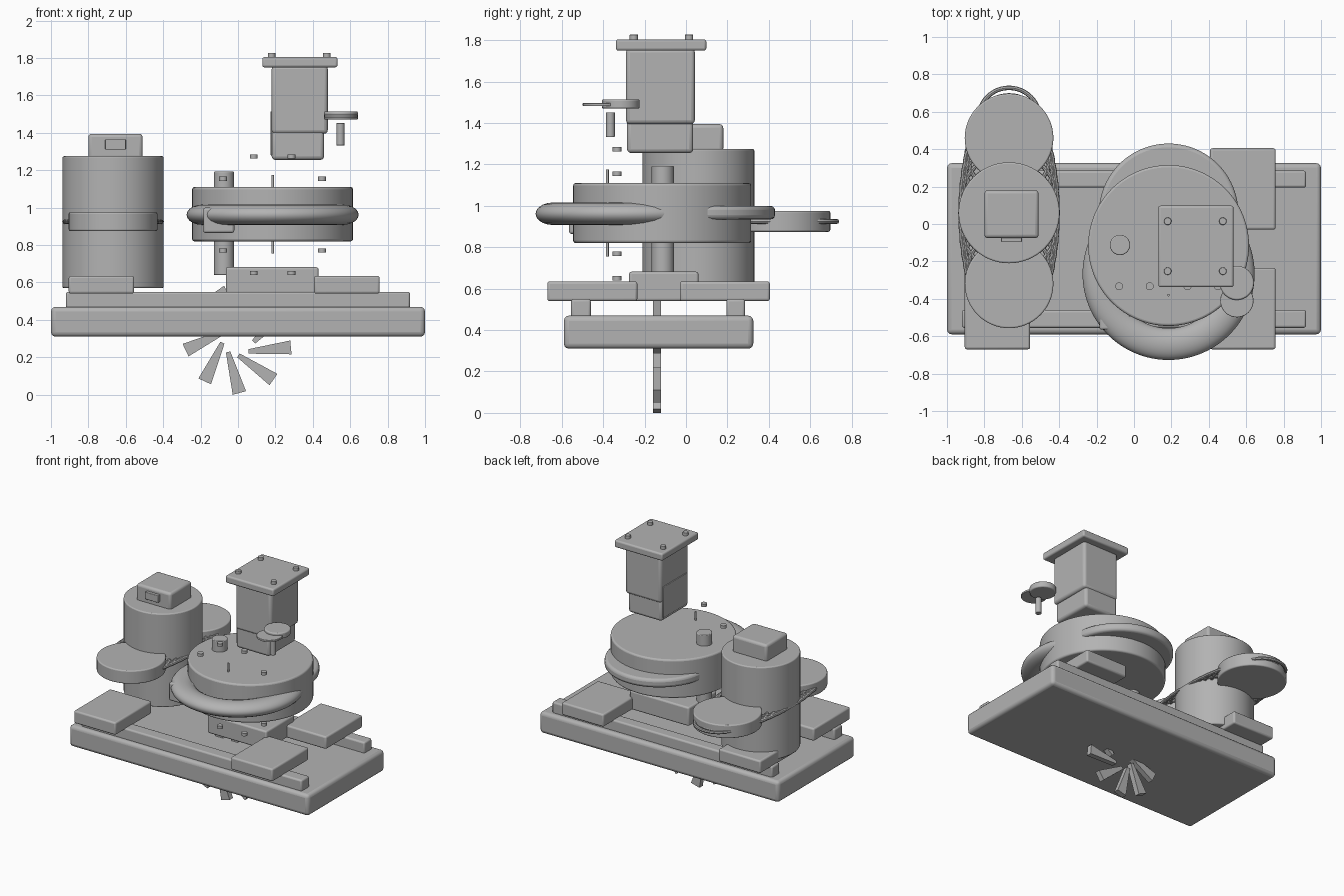
import bpy, bmesh, math
from mathutils import Vector

if "Cube" in bpy.data.objects:
    bpy.data.objects.remove(bpy.data.objects["Cube"])

grey = bpy.data.materials.new("mid_grey")
grey.diffuse_color = (0.45, 0.45, 0.45, 1)
grey.use_nodes = True
grey.node_tree.nodes["Principled BSDF"].inputs["Base Color"].default_value = grey.diffuse_color


def finish(ob, name, bevel=0.0, segs=3):
    ob.name = name
    ob.data.materials.append(grey)
    if bevel:
        m = ob.modifiers.new("bevel", 'BEVEL')
        m.width = bevel
        m.segments = segs
        m.limit_method = 'ANGLE'
    bpy.ops.object.select_all(action='DESELECT')
    ob.select_set(True)
    bpy.context.view_layer.objects.active = ob
    bpy.ops.object.shade_smooth_by_angle(angle=math.radians(35))
    return ob


def box(name, x0, x1, y0, y1, z0, z1, bevel=0.012):
    bpy.ops.mesh.primitive_cube_add(size=1)
    ob = bpy.context.object
    for v in ob.data.vertices:
        v.co = Vector(((x0 + x1) / 2 + v.co.x * (x1 - x0),
                       (y0 + y1) / 2 + v.co.y * (y1 - y0),
                       (z0 + z1) / 2 + v.co.z * (z1 - z0)))
    return finish(ob, name, bevel)


def cyl(name, x, y, r, z0, z1, bevel=0.008, sides=64):
    bpy.ops.mesh.primitive_cylinder_add(vertices=sides, radius=r, depth=z1 - z0,
                                        location=(x, y, (z0 + z1) / 2))
    return finish(bpy.context.object, name, bevel)


def ring(name, x, y, z, outer, minor, zscale=1.0, segs=64, msegs=16):
    bpy.ops.mesh.primitive_torus_add(location=(x, y, z), major_radius=outer - minor,
                                     minor_radius=minor, major_segments=segs,
                                     minor_segments=msegs)
    bpy.context.object.scale.z = zscale
    return finish(bpy.context.object, name)


# base slab, rails and mounting pads
box("base", -1, 1, -0.59, 0.325, 0.31, 0.47, 0.025)
box("front_rail", -0.92, 0.92, -0.555, -0.46, 0.46, 0.55)
box("back_rail", -0.92, 0.92, 0.195, 0.285, 0.46, 0.55)
for side, x0, x1 in (("left", -0.905, -0.555), ("right", 0.407, 0.757)):
    box(side + "_front_pad", x0, x1, -0.67, -0.235, 0.54, 0.635)
    box(side + "_back_pad", x0, x1, -0.03, 0.405, 0.54, 0.635)

# left canister with cap box and small plate
CX = -0.668
cyl("canister", CX, 0.06, 0.27, 0.57, 1.275)
box("cap_box", -0.80, -0.51, -0.075, 0.18, 1.26, 1.395, 0.018)
box("cap_plate", -0.71, -0.60, -0.097, -0.06, 1.31, 1.365, 0.004)

# pulleys and the chain of rings between them
for name, y in (("front_pulley", -0.32), ("back_pulley", 0.46)):
    cyl(name, CX, y, 0.237, 0.875, 0.975)
for i in range(15):
    t = -0.75 + 1.75 * i / 14
    ring("chain_ring", CX, 0.06 + 0.505 * t, 0.925, 0.272 - 0.097 * t * t, 0.012,
         1, 48, 8)

# central drum with front ring, back disc and support
DX, DY = 0.185, -0.115
cyl("drum", DX, DY, 0.43, 0.82, 1.11, 0.012, 96)
ring("front_ring", DX, -0.267, 0.962, 0.46, 0.085, 0.64, 96, 20)
cyl("back_disc", DX, 0.057, 0.373, 0.935, 1.0, 0.02, 96)
cyl("side_post", -0.075, -0.112, 0.054, 0.64, 1.193, 0.005, 32)
cyl("needle", DX, -0.38, 0.007, 0.755, 1.175, 0, 12)
box("drum_block", -0.185, -0.02, -0.565, -0.40, 0.865, 1.0)
box("drum_support", -0.065, 0.43, -0.275, 0.06, 0.54, 0.682)

# circle of bolts standing in the front plane
for i in range(10):
    a = math.radians(36 * i)
    x, z = DX + 0.327 * math.cos(a), 0.962 + 0.327 * math.sin(a)
    cyl("ring_bolt", x, -0.333, 0.021, z - 0.011, z + 0.011, 0, 20)

# upper motor with flange and bolts
box("motor_body", 0.18, 0.48, -0.29, 0.043, 1.395, 1.76, 0.02)
box("motor_lower", 0.18, 0.46, -0.285, 0.035, 1.255, 1.42, 0.02)
box("motor_side_plate", 0.174, 0.20, -0.27, 0.02, 1.28, 1.515, 0.004)
box("motor_flange", 0.13, 0.532, -0.338, 0.098, 1.75, 1.805)
for x in (0.18, 0.475):
    for y in (0.015, -0.252):
        cyl("flange_bolt", x, y, 0.02, 1.79, 1.828, 0.003, 20)

# floating knob
cyl("knob_disc", 0.55, -0.315, 0.091, 1.47, 1.515, 0.008, 40)
cyl("knob_ring", 0.55, -0.41, 0.089, 1.482, 1.497, 0.003, 40)
cyl("knob_stem", 0.548, -0.365, 0.021, 1.333, 1.452, 0.002, 24)

# fan blades, skewed, in the vertical plane under the base
bm = bmesh.new()
for i in range(9):
    a = math.radians(271.5 + 40 * i)
    tip = Vector((math.cos(a), 0, math.sin(a))) * 0.286
    b = a - math.radians(40)
    root = Vector((math.cos(b), 0, math.sin(b))) * 0.085
    d = (tip - root).normalized()
    side = Vector((-d.z, 0, d.x))
    prof = [root - side * 0.012, tip - side * 0.037, tip + side * 0.037, root + side * 0.012]
    lo = [bm.verts.new(p + Vector((0, -0.16, 0.295))) for p in prof]
    hi = [bm.verts.new(p + Vector((0, -0.12, 0.295))) for p in prof]
    bm.faces.new(lo)
    bm.faces.new(hi[::-1])
    for k in range(4):
        j = (k + 1) % 4
        bm.faces.new((lo[k], hi[k], hi[j], lo[j]))
bmesh.ops.recalc_face_normals(bm, faces=bm.faces)
me = bpy.data.meshes.new("fan_blades")
bm.to_mesh(me)
bm.free()
fan = bpy.data.objects.new("fan_blades", me)
bpy.context.collection.objects.link(fan)
finish(fan, "fan_blades")
